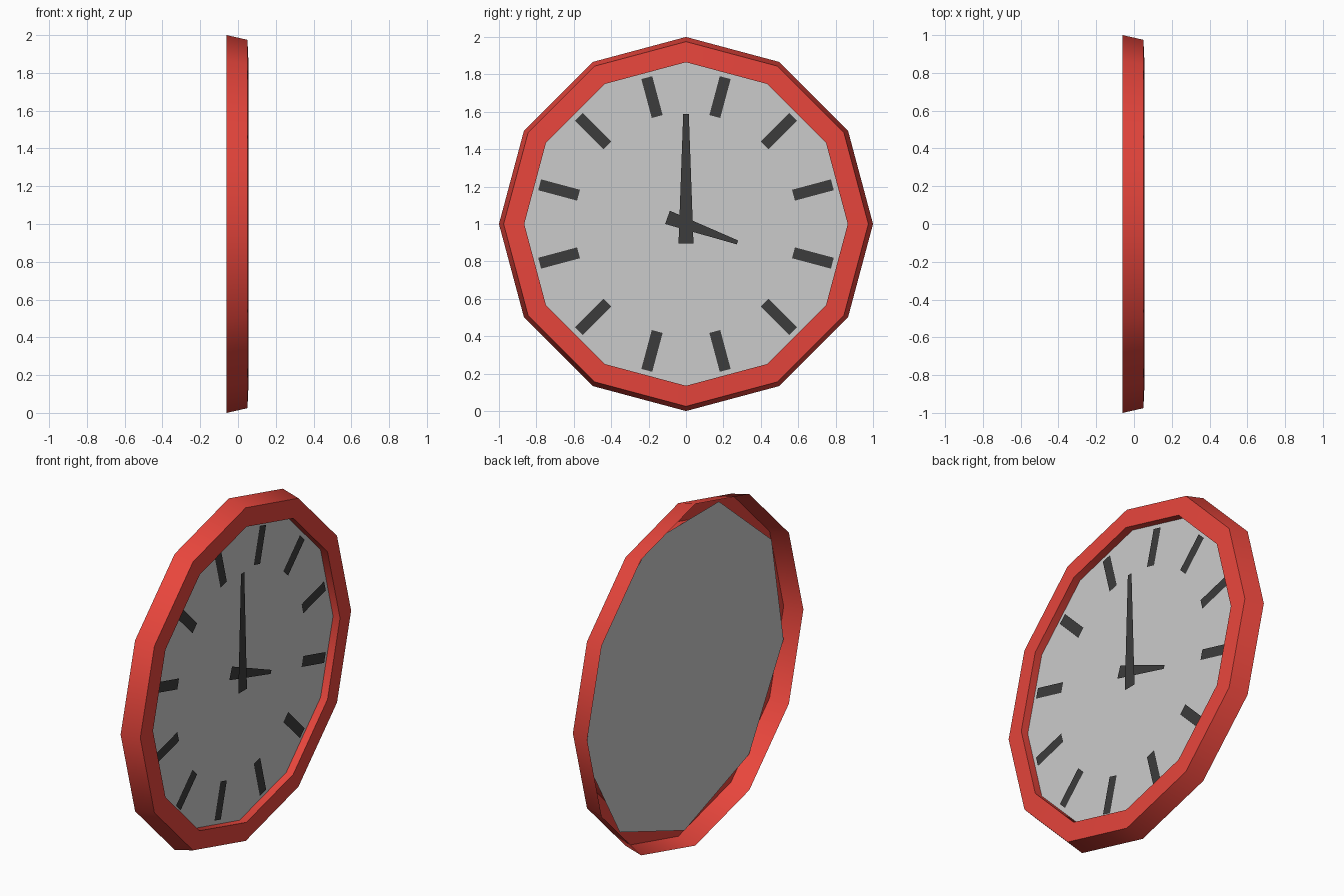
import bpy, bmesh, math

if "Cube" in bpy.data.objects:
    bpy.data.objects.remove(bpy.data.objects["Cube"])

C = 1.0  # height of the clock centre


def material(name, rgb):
    m = bpy.data.materials.new(name)
    m.diffuse_color = (*rgb, 1)
    m.use_nodes = True
    m.node_tree.nodes["Principled BSDF"].inputs["Base Color"].default_value = m.diffuse_color
    return m


RED = material("red", (0.8, 0.06, 0.045))
DARK = material("dark", (0.045, 0.045, 0.045))


def make(name, verts, faces, mat=None):
    me = bpy.data.meshes.new(name)
    me.from_pydata(verts, [], faces)
    ob = bpy.data.objects.new(name, me)
    bpy.context.collection.objects.link(ob)
    if mat:
        me.materials.append(mat)
    return ob


def ring(n, r, x, start=90):
    angles = [math.radians(start + 360 * i / n) for i in range(n)]
    return [(x, r * math.cos(a), C + r * math.sin(a)) for a in angles]


def bar(name, x, angle, r0, r1, w0, w1):
    """Flat tapered strip lying along a radial direction, facing +x."""
    a = math.radians(angle)
    c, s = math.cos(a), math.sin(a)
    pts = [(r0, -w0 / 2), (r1, -w1 / 2), (r1, w1 / 2), (r0, w0 / 2)]
    verts = [(x, u * c - v * s, C + u * s + v * c) for u, v in pts]
    return make(name, verts, [(0, 1, 2, 3)], DARK)


# Twelve-sided frame, open at the back: outer wall, front rim, inner wall
N = 12
profile = [(1.0, -0.06), (0.975, 0.05), (0.865, 0.055), (0.865, 0.01)]
verts = [v for r, x in profile for v in ring(N, r, x)]
faces = [(k * N + i, k * N + (i + 1) % N, (k + 1) * N + (i + 1) % N, (k + 1) * N + i)
         for k in range(len(profile) - 1) for i in range(N)]
frame = make("frame", verts, faces, RED)
bpy.context.view_layer.objects.active = frame
frame.select_set(True)
bpy.ops.object.shade_smooth_by_angle(angle=math.radians(40))

# Nine-sided dial plate behind the rim
make("dial", ring(9, 0.93, 0.01, 270), [tuple(range(9))])

# Hour marks
for i in range(12):
    bar(f"hour_mark_{i + 1}", 0.015, 15 + 30 * i, 0.595, 0.81, 0.06, 0.06)

# Hands
bar("hour_hand", 0.022, -19.7, -0.105, 0.292, 0.075, 0.022)
bar("minute_hand", 0.03, 90, -0.105, 0.587, 0.08, 0.03)
